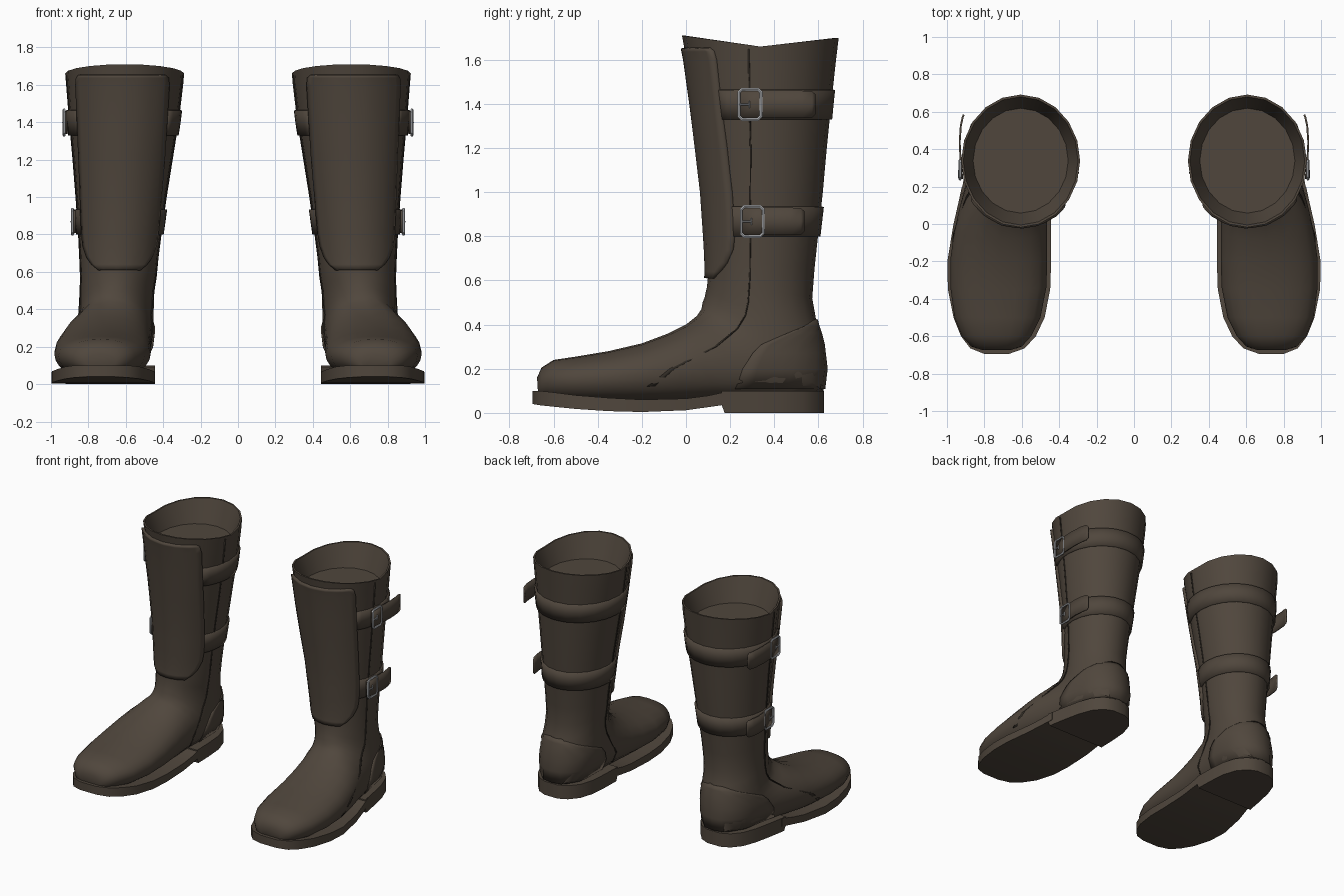
import bpy, math
from mathutils import Vector
from mathutils.bvhtree import BVHTree

if "Cube" in bpy.data.objects:
    bpy.data.objects.remove(bpy.data.objects["Cube"])


def material(name, rgb):
    m = bpy.data.materials.new(name)
    m.diffuse_color = (*rgb, 1)
    m.use_nodes = True
    m.node_tree.nodes["Principled BSDF"].inputs["Base Color"].default_value = m.diffuse_color
    return m


LEATHER = material("leather", (0.08, 0.062, 0.046))
DARK = material("dark_stitching", (0.03, 0.024, 0.018))
METAL = material("buckle_metal", (0.45, 0.46, 0.48))


def finish(ob, mat, thick=0):
    """Material, thickness, mirrored second boot and shading."""
    ob.data.materials.append(mat)
    bpy.ops.object.select_all(action='DESELECT')
    ob.select_set(True)
    bpy.context.view_layer.objects.active = ob
    if ob.type == 'CURVE':
        bpy.ops.object.convert(target='MESH')
        ob = bpy.context.object
    bpy.ops.object.shade_smooth_by_angle(angle=math.radians(35))
    if thick:
        s = ob.modifiers.new("thickness", 'SOLIDIFY')
        s.thickness, s.offset = thick * 2, 0
    ob.modifiers.new("pair", 'MIRROR').use_mirror_merge = False
    return ob


def grid(name, rows, mat, closed=False, caps=False, thick=0):
    """Skin a list of equally long point rows."""
    n = len(rows[0])
    verts = [p for r in rows for p in r]
    faces = [(i * n + j, i * n + (j + 1) % n, (i + 1) * n + (j + 1) % n, (i + 1) * n + j)
             for i in range(len(rows) - 1) for j in range(n if closed else n - 1)]
    if caps:
        faces += [tuple(reversed(range(n))), tuple(range(len(verts) - n, len(verts)))]
    me = bpy.data.meshes.new(name)
    me.from_pydata(verts, [], faces)
    if caps:
        import bmesh
        bm = bmesh.new()
        bm.from_mesh(me)
        bmesh.ops.recalc_face_normals(bm, faces=bm.faces)
        bm.to_mesh(me)
        bm.free()
    ob = bpy.data.objects.new(name, me)
    bpy.context.collection.objects.link(ob)
    return finish(ob, mat, thick), verts, faces


# Boot upper: tilted rings, each from a front point to a back/bottom point
# (front y, front z, back y, back z, centre x, half width)
RINGS = [
    (-.675, .16, -.67, .08, .735, .08), (-.655, .205, -.655, .07, .735, .135),
    (-.60, .24, -.60, .06, .735, .185), (-.50, .255, -.50, .05, .73, .23),
    (-.35, .28, -.32, .045, .725, .257), (-.20, .315, -.15, .045, .722, .258),
    (-.08, .36, 0, .05, .713, .248), (0, .40, .15, .06, .70, .235),
    (.05, .44, .33, .06, .68, .22), (.07, .47, .52, .06, .665, .212),
    (.075, .50, .622, .10, .658, .206), (.085, .525, .635, .20, .653, .202),
    (.09, .55, .62, .33, .65, .20), (.095, .57, .59, .42, .647, .20),
    (.10, .62, .572, .52, .64, .205), (.10, .70, .582, .65, .637, .212),
    (.095, .80, .598, .80, .632, .223), (.08, 1.0, .62, 1.0, .625, .244),
    (.055, 1.2, .638, 1.2, .617, .268), (.03, 1.4, .658, 1.4, .61, .293),
    (.002, 1.6, .68, 1.6, .606, .313), (-.018, 1.71, .692, 1.70, .606, .318)]
SIDES = 20


def ring(i):
    fy, fz, gy, gz, cx, w = RINGS[i]
    k = 0.55 if i < 9 else min(1, 0.55 + 0.11 * (i - 8))
    dip = 0.045 if i == len(RINGS) - 1 else 0
    pts = []
    for j in range(SIDES):
        a = 2 * math.pi * j / SIDES
        c, s = math.cos(a), math.sin(a)
        s = math.copysign(abs(s) ** (k if c < 0 else min(1, k + .3)), s)
        t = (1 - c) / 2
        pts.append(Vector((cx + w * s, fy + (gy - fy) * t,
                           fz + (gz - fz) * t - dip * (1 - abs(c)))))
    return pts


outer = [ring(i) for i in range(len(RINGS))]
# Rim, inner wall and floor inside the opening
mid = Vector((.606, .345, 0))
rim = [mid + Vector(((p.x - mid.x) * .965, (p.y - mid.y) * .965, p.z)) for p in outer[-1]]
floor = [mid + Vector(((p.x - mid.x) * .8, (p.y - mid.y) * .79, 1.53)) for p in outer[-1]]
_, V, F = grid("boot_upper", outer + [rim, floor], LEATHER, closed=True, caps=True)
count = len(outer) * SIDES
skin = BVHTree.FromPolygons(V, [f for f in F if max(f) < count])


def wrap(name, rows, centre, thick, mat=LEATHER, n=1):
    """Panel lying on the upper; rows are (z, start angle, end angle), 0 = front."""
    out = []
    for z, a0, a1 in rows:
        line = []
        for j in range(n + 1):
            a = math.radians(a0 + (a1 - a0) * j / n)
            d = Vector((math.sin(a), -math.cos(a), 0))
            o = Vector((*centre, z))
            hit = skin.ray_cast(o, d)[0]
            line.append(hit if hit else o + d * .2)
        out.append(line)
    grid(name, out, mat, thick=thick)


# Front flap
wrap("front_flap", [(z, -a, a) for z, a in [
    (1.655, 41), (1.64, 45), (1.6, 47), (1.4, 49), (1.2, 52), (1.0, 55), (.9, 56),
    (.8, 56), (.74, 54), (.68, 46), (.64, 36), (.61, 25)]], (.632, .35), .018, n=14)

# Heel counter
wrap("heel_counter", [(z, 180 - a, 180 + a) for z, a in [
    (.11, 123), (.2, 114), (.27, 105), (.31, 95), (.36, 62), (.39, 38), (.42, 10)]],
    (.657, .36), .008, n=16)

# Side seams running down the shaft and forward to the sole
SEAM = [(1.65, 77), (1.4, 77), (1.2, 77), (1.0, 76), (.8, 75), (.62, 74), (.5, 72),
        (.44, 69), (.38, 61), (.3, 51), (.2, 39), (.12, 33)]
for side, s in (("outer", 1), ("inner", -1)):
    wrap(side + "_seam", [(z, s * a - .7, s * a + .7) for z, a in SEAM], (.63, .35), .005, DARK)


def tube(name, pts, r, cyclic):
    cu = bpy.data.curves.new(name, 'CURVE')
    cu.dimensions = '3D'
    cu.bevel_depth, cu.bevel_resolution, cu.use_fill_caps = r, 1, True
    sp = cu.splines.new('POLY')
    sp.points.add(len(pts) - 1)
    for p, q in zip(sp.points, pts):
        p.co = (*q, 1)
    sp.use_cyclic_u = cyclic
    ob = bpy.data.objects.new(name, cu)
    bpy.context.collection.objects.link(ob)
    finish(ob, METAL)


# Straps with loose tails and buckles
for name, z, x, yb, tail in (("upper", 1.398, .918, .29, .585), ("lower", .868, .874, .30, .535)):
    wrap(name + "_strap", [(z + d, 48, 312) for d in (-.067, 0, .067)], (.622, .35), .013, n=30)

    path = [(0, yb - .05, .06), (.008, yb + .03, .062), (.014, yb + (tail - yb) * .5, .062),
            (.008, tail - .06, .062), (-.002, tail - .015, .06), (-.008, tail, .045)]
    grid(name + "_strap_tail",
         [[(x + dx, y, z + h * k) for k in (-1, 0, 1)] for dx, y, h in path], LEATHER, thick=.005)

    hy, hz, c = .05, .068, .014
    frame = [(hy, hz - c), (hy - c, hz), (c - hy, hz), (-hy, hz - c),
             (-hy, c - hz), (c - hy, -hz), (hy - c, -hz), (hy, c - hz)]
    tube(name + "_buckle_frame", [(x + .012, yb + a, z + b) for a, b in frame], .008, True)
    tube(name + "_buckle_prong", [(x + .018, yb - .045, z), (x + .018, yb - .002, z)], .005, False)
    tube(name + "_buckle_prong_bar", [(x + .016, yb - .004, z - .016), (x + .016, yb - .004, z + .016)],
         .004, False)


def slab(name, rows):
    """Sole piece from rows of (y, left x, right x, top z, bottom z)."""
    grid(name, [[(l, y, b), (r, y, b), (r, y, t), (l, y, t)] for y, l, r, t, b in rows],
         LEATHER, closed=True, caps=True)


# Forefoot sole and heel block
slab("sole", [
    (-.695, .67, .80, .10, .04), (-.665, .585, .875, .10, .035), (-.6, .525, .925, .093, .028),
    (-.5, .478, .965, .08, .018), (-.35, .448, .995, .068, .008), (-.2, .443, .998, .06, .004),
    (0, .443, .965, .065, .012), (.1, .443, .942, .078, .026), (.2, .445, .92, .10, .04)])
slab("heel", [
    (.16, .445, .925, .10, .04), (.175, .445, .922, .10, 0), (.3, .448, .90, .10, 0),
    (.43, .458, .872, .10, 0), (.53, .49, .835, .10, 0), (.595, .545, .78, .10, 0),
    (.625, .61, .715, .10, 0)])
